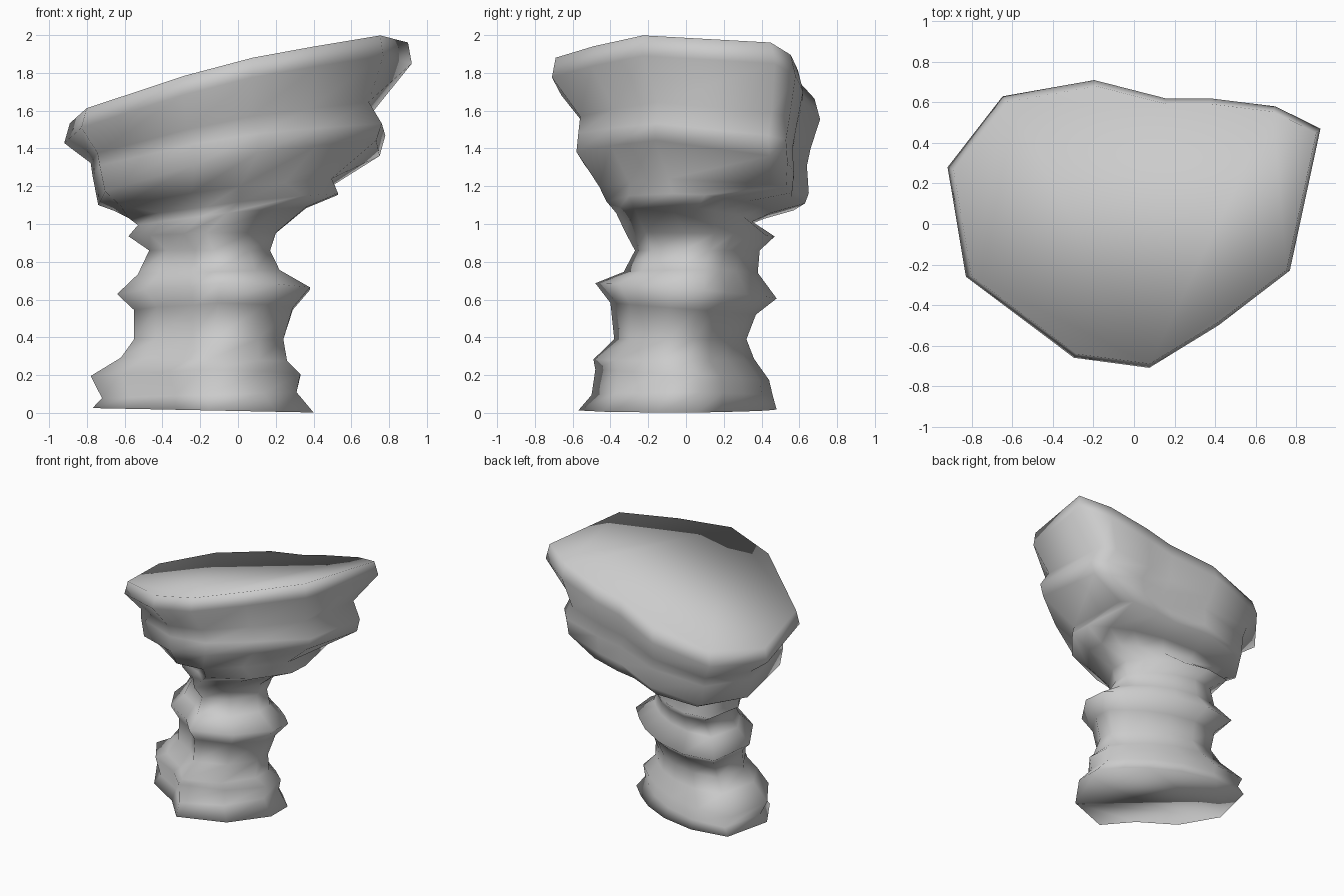
import bpy
import bmesh

# Remove the default object
cube = bpy.data.objects.get("Cube")
if cube:
    bpy.data.objects.remove(cube)

# Stone colour
stone = bpy.data.materials.new("grey_stone")
stone.use_nodes = True
colour = (0.6, 0.6, 0.6, 1.0)
stone.diffuse_color = colour
stone.node_tree.nodes["Principled BSDF"].inputs["Base Color"].default_value = colour

# Plan outlines, counter-clockwise from the left: wide cap, squarer ledge, slanted stem
CAP_PLAN = [(-.92, .28), (-.83, -.26), (-.3, -.66), (.07, -.71), (.41, -.5), (.76, -.23),
            (.91, .47), (.69, .58), (.37, .62), (.15, .62), (-.2, .71), (-.65, .63)]
LEDGE_PLAN = [(max(-.87, min(x, .78)), y) for x, y in CAP_PLAN]
STEM_PLAN = [(-.77, .07), (-.6, -.21), (-.33, -.37), (-.15, -.57), (.2, -.43), (.4, -.15),
             (.4, .06), (.27, .19), (.12, .31), (-.1, .42), (-.38, .48), (-.68, .44)]

# Weathered strata: left, right, front, back, height at the axis, slope in x, slope in y
STEM = [
    (-.77, .40, -.57, .48, .01, -.02, 0),
    (-.72, .31, -.50, .46, .10, .03, 0),
    (-.78, .33, -.48, .44, .20, 0, -.06),
    (-.62, .26, -.49, .36, .28, -.02, 0),
    (-.55, .24, -.38, .32, .39, 0, 0),
    (-.55, .29, -.40, .37, .55, 0, -.08),
    (-.64, .38, -.48, .48, .65, .02, -.08),
    (-.53, .22, -.33, .38, .75, .03, 0),
    (-.47, .17, -.27, .39, .86, 0, 0),
    (-.58, .20, -.32, .47, .95, .02, -.02),
    (-.53, .36, -.37, .35, 1.05, .10, -.04),
    (-.58, .53, -.42, .45, 1.10, .11, -.04),
]
LEDGE = [
    (-.65, .51, -.46, .63, 1.17, .13, -.06),
    (-.74, .75, -.58, .65, 1.28, .19, -.14),
    (-.77, .78, -.57, .64, 1.40, .15, -.11),
    (-.78, .71, -.56, .66, 1.50, .19, -.10),
]
CAP = [
    (-.92, .92, -.71, .71, 1.68, .24, -.11),
    (-.89, .90, -.69, .68, 1.785, .25, -.11),
]


def fit(values, low, high):
    """Stretch values so that they span low to high."""
    least, most = min(values), max(values)
    return [low + (v - least) / (most - least) * (high - low) for v in values]


def add_ring(bm, plan, stratum):
    """Add one tilted ring of the given plan, fitted to the stratum."""
    left, right, front, back, height, slope_x, slope_y = stratum
    xs = fit([x for x, y in plan], left, right)
    ys = fit([y for x, y in plan], front, back)
    return [bm.verts.new((x, y, height + slope_x * x + slope_y * y))
            for x, y in zip(xs, ys)]


# Rock column: loft the rings and close both ends
bm = bmesh.new()
rings = [add_ring(bm, plan, stratum)
         for plan, strata in ((STEM_PLAN, STEM), (LEDGE_PLAN, LEDGE), (CAP_PLAN, CAP))
         for stratum in strata]
count = len(CAP_PLAN)
for lower, upper in zip(rings, rings[1:]):
    for i in range(count):
        j = (i + 1) % count
        bm.faces.new((lower[i], lower[j], upper[j], upper[i]))
bm.faces.new(rings[-1])
bm.faces.new(list(reversed(rings[0])))
bmesh.ops.recalc_face_normals(bm, faces=bm.faces[:])
for face in bm.faces:
    face.smooth = True

mesh = bpy.data.meshes.new("balanced_rock")
bm.to_mesh(mesh)
bm.free()
mesh.materials.append(stone)
rock = bpy.data.objects.new("balanced_rock", mesh)
bpy.context.collection.objects.link(rock)
